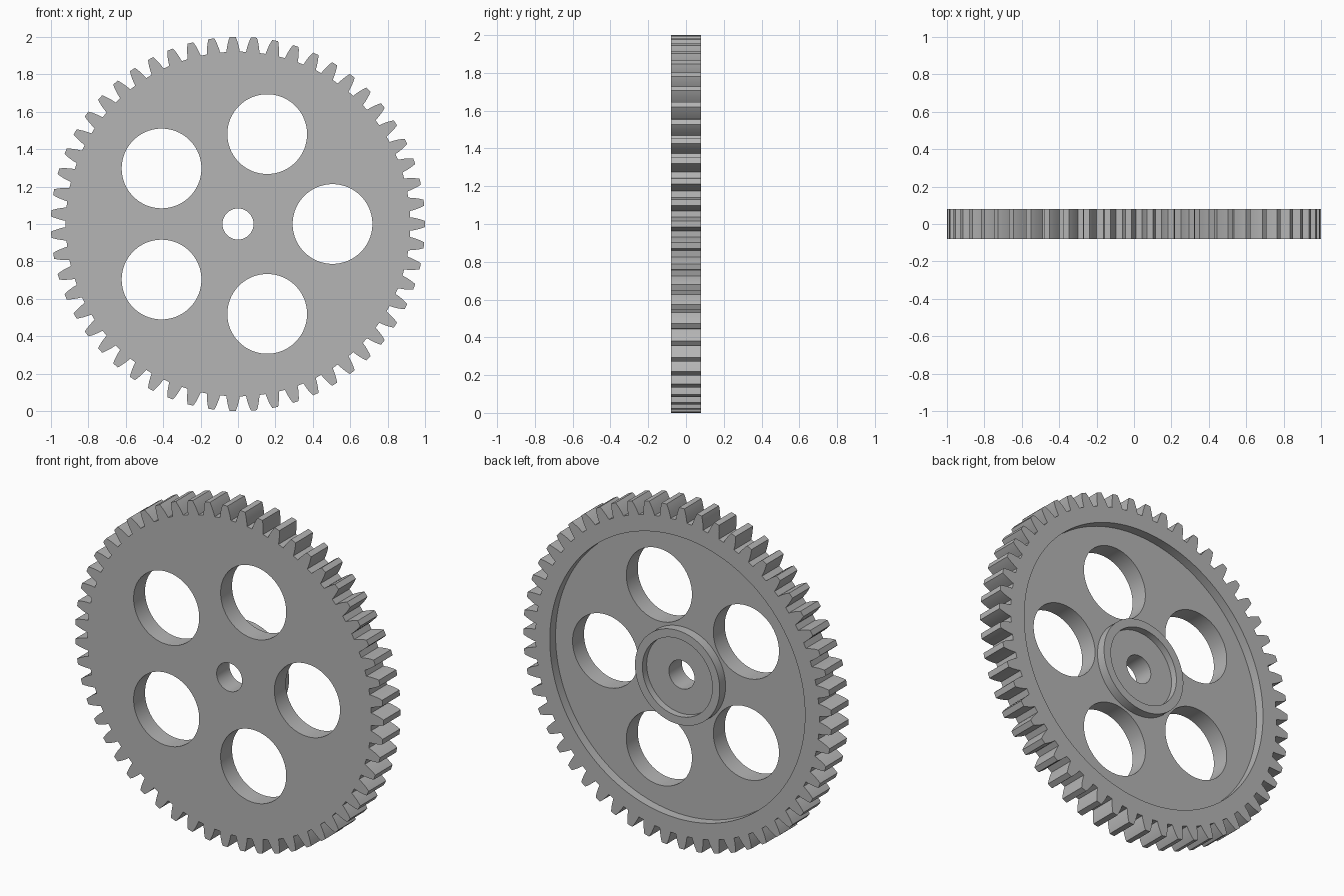
import bpy, bmesh, math
from mathutils import Matrix

TEETH = 55
HALF = 0.08          # half thickness of the wheel
CENTRE_Z = 1.0

if "Cube" in bpy.data.objects:
    bpy.data.objects.remove(bpy.data.objects["Cube"], do_unlink=True)

# Material
grey = bpy.data.materials.new("plain_grey")
grey.use_nodes = True
colour = (0.46, 0.46, 0.46, 1)
grey.diffuse_color = colour
grey.node_tree.nodes["Principled BSDF"].inputs["Base Color"].default_value = colour


def add_object(name, bm):
    bmesh.ops.recalc_face_normals(bm, faces=bm.faces)
    mesh = bpy.data.meshes.new(name)
    bm.to_mesh(mesh)
    bm.free()
    mesh.materials.append(grey)
    obj = bpy.data.objects.new(name, mesh)
    bpy.context.collection.objects.link(obj)
    return obj


def disc(name, radius, y0, y1, x=0.0, z=0.0, sides=96):
    """Cylinder lying along y, placed relative to the wheel centre."""
    bm = bmesh.new()
    place = Matrix.Translation((x, (y0 + y1) / 2, CENTRE_Z + z))
    bmesh.ops.create_cone(bm, cap_ends=True, segments=sides, radius1=radius,
                          radius2=radius, depth=y1 - y0,
                          matrix=place @ Matrix.Rotation(math.pi / 2, 4, 'X'))
    return add_object(name, bm)


# Toothed blank: (radius, half width) up one flank, mirrored down the other
flank = [(0.921, 0.036), (0.943, 0.0325), (0.965, 0.0275), (0.984, 0.022), (1.0, 0.016)]
tooth = [(r, -w) for r, w in flank] + [(r, w) for r, w in reversed(flank)]
bm = bmesh.new()
outline = []
for i in range(TEETH):
    for r, w in tooth:
        a = math.tau * i / TEETH + w / r
        outline.append(bm.verts.new((r * math.cos(a), -HALF, CENTRE_Z + r * math.sin(a))))
front = bm.faces.new(outline)
extruded = bmesh.ops.extrude_face_region(bm, geom=[front], use_keep_orig=True)
for v in extruded["geom"]:
    if isinstance(v, bmesh.types.BMVert):
        v.co.y = HALF
gear = add_object("gear_wheel", bm)

# Back recess, raised hub with counterbore, shaft bore
steps = [
    (disc("recess_cutter", 0.828, HALF - 0.054, 0.2, sides=128), 'DIFFERENCE'),
    (disc("hub", 0.275, -0.03, HALF), 'UNION'),
    (disc("counterbore_cutter", 0.227, HALF - 0.04, 0.2), 'DIFFERENCE'),
    (disc("bore_cutter", 0.083, -0.2, 0.2, sides=64), 'DIFFERENCE'),
]
# Five lightening holes
for i in range(5):
    a = math.tau * i / 5
    hole = disc("hole_cutter", 0.213, -0.2, 0.2,
                0.505 * math.cos(a), 0.505 * math.sin(a))
    steps.append((hole, 'DIFFERENCE'))

for tool, operation in steps:
    tool.hide_render = True
    mod = gear.modifiers.new(tool.name, 'BOOLEAN')
    mod.solver = 'EXACT'
    mod.operation = operation
    mod.object = tool

# Bake the cuts and discard the cutters
depsgraph = bpy.context.evaluated_depsgraph_get()
baked = bpy.data.meshes.new_from_object(gear.evaluated_get(depsgraph))
gear.modifiers.clear()
gear.data = baked
for tool, _ in steps:
    bpy.data.objects.remove(tool, do_unlink=True)

# Smooth the round walls, keep the edges crisp
for obj in bpy.context.selected_objects:
    obj.select_set(False)
gear.select_set(True)
bpy.context.view_layer.objects.active = gear
bpy.ops.object.shade_smooth_by_angle(angle=math.radians(25))
